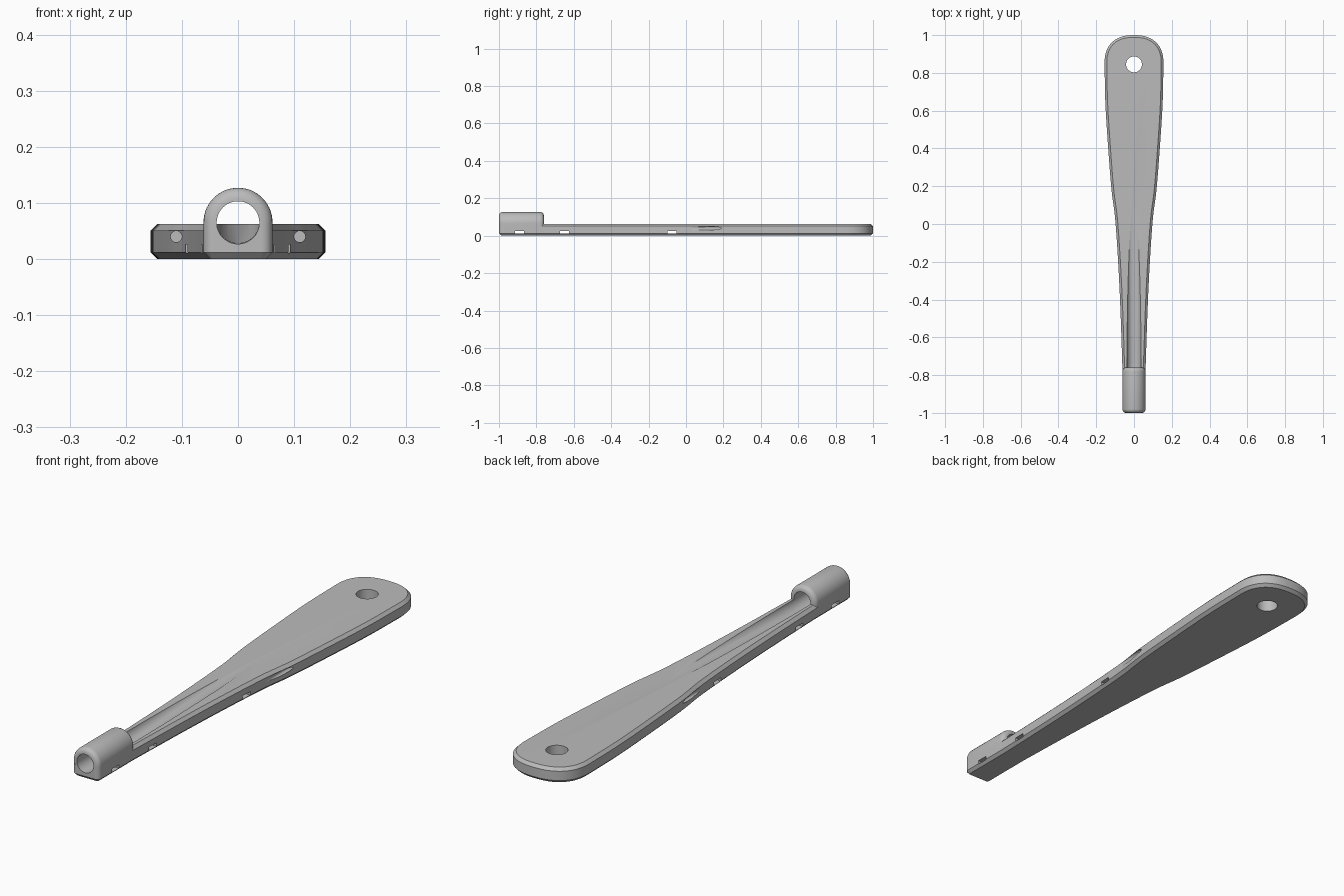
import bpy, bmesh, math
from mathutils import Vector, Matrix

cube = bpy.data.objects.get("Cube")
if cube:
    bpy.data.objects.remove(cube, do_unlink=True)

grey = bpy.data.materials.new("plain grey")
grey.use_nodes = True
grey.diffuse_color = (0.5, 0.5, 0.5, 1)
grey.node_tree.nodes["Principled BSDF"].inputs["Base Color"].default_value = (0.5, 0.5, 0.5, 1)

THICK, CHAMFER = 0.0625, 0.012
HEAD_W, HEAD_TOP, FILLET = 0.0615, 0.127, 0.02
BORE_R, BORE_Z = 0.038, 0.065


def make_object(name, bm):
    bmesh.ops.recalc_face_normals(bm, faces=bm.faces)
    mesh = bpy.data.meshes.new(name)
    bm.to_mesh(mesh)
    bm.free()
    mesh.materials.append(grey)
    obj = bpy.data.objects.new(name, mesh)
    bpy.context.collection.objects.link(obj)
    return obj


def loft(name, rings):
    """Skin a list of closed rings and cap both ends."""
    bm = bmesh.new()
    loops = [[bm.verts.new(p) for p in ring] for ring in rings]
    n = len(loops[0])
    for a, b in zip(loops, loops[1:]):
        for i in range(n):
            j = (i + 1) % n
            bm.faces.new((a[i], a[j], b[j], b[i]))
    bm.faces.new(loops[0])
    bm.faces.new(loops[-1])
    return make_object(name, bm)


def rod(name, start, end, radius, segments=48):
    start, end = Vector(start), Vector(end)
    axis = end - start
    turn = Vector((0, 0, 1)).rotation_difference(axis.normalized()).to_matrix().to_4x4()
    bm = bmesh.new()
    bmesh.ops.create_cone(bm, cap_ends=True, segments=segments, radius1=radius, radius2=radius,
                          depth=axis.length, matrix=Matrix.Translation((start + end) / 2) @ turn)
    return make_object(name, bm)


def box(name, centre, size):
    bm = bmesh.new()
    bmesh.ops.create_cube(bm, size=1, matrix=Matrix.Translation(centre) @ Matrix.Diagonal((*size, 1)))
    return make_object(name, bm)


def combine(target, other, operation):
    mod = target.modifiers.new("combine", 'BOOLEAN')
    mod.operation, mod.solver, mod.object = operation, 'EXACT', other
    other.hide_render = True
    bpy.context.view_layer.objects.active = target
    bpy.ops.object.modifier_apply(modifier=mod.name)
    bpy.data.objects.remove(other, do_unlink=True)


def spline(points, steps=5):
    """Smooth curve through the points."""
    p = [Vector(q) for q in points]
    p = [2 * p[0] - p[1]] + p + [2 * p[-1] - p[-2]]
    out = []
    for a, b, c, d in zip(p, p[1:], p[2:], p[3:]):
        for k in range(steps):
            t = k / steps
            out.append(0.5 * (2 * b + (c - a) * t + (2 * a - 5 * b + 4 * c - d) * t ** 2
                              + (3 * b - a - 3 * c + d) * t ** 3))
    return out


# Handle outline: rounded front corner, flaring side, broad rounded back end
quarter = [math.radians(a) for a in range(0, 91, 6)]
right = [Vector((HEAD_W - FILLET + FILLET * math.sin(a), -1 + FILLET - FILLET * math.cos(a)))
         for a in quarter]
right += spline([(0.0615, -0.76), (0.072, -0.45), (0.084, -0.2), (0.1, 0.03), (0.12, 0.19),
                 (0.14, 0.45), (0.152, 0.65), (0.156, 0.85)])
right += [Vector((0.156 * math.cos(a) ** 0.84, 0.85 + 0.15 * math.sin(a) ** 0.84))
          for a in quarter[:-1]]
outline = right + [Vector((0, 1))] + [Vector((-p.x, p.y)) for p in reversed(right)]


def plate_ring(z, inset):
    ring = []
    for i, p in enumerate(outline):
        t = (outline[(i + 1) % len(outline)] - outline[i - 1]).normalized()
        ring.append((p.x - t.y * inset, p.y + t.x * inset, z))
    return ring


# Flat handle with chamfered rims
handle = loft("handle", [plate_ring(0, CHAMFER), plate_ring(CHAMFER, 0),
                         plate_ring(THICK - CHAMFER, 0), plate_ring(THICK, CHAMFER)])


# Arched head with rounded end rims
def arch_ring(y, inset):
    w = HEAD_W - inset
    arc = [math.radians(a) for a in range(0, 181, 6)]
    return ([(-w, y, CHAMFER), (w, y, CHAMFER)]
            + [(w * math.cos(a), y, HEAD_TOP - HEAD_W + w * math.sin(a)) for a in arc])


def rim(y, direction):
    return [arch_ring(y + direction * FILLET * (1 - math.sin(a)), FILLET * (1 - math.cos(a)))
            for a in reversed(quarter[::3])]


head = loft("head", rim(-1, 1) + rim(-0.76, -1)[::-1])
combine(handle, head, 'UNION')

# Bore through the head, running out along the handle as a rising groove
combine(handle, rod("bore", (0, -1.1, BORE_Z), (0, -0.74, BORE_Z), BORE_R, 64), 'DIFFERENCE')
slope = (THICK + BORE_R - BORE_Z) / 0.87
combine(handle, rod("groove", (0, -0.77, BORE_Z), (0, 0.23, BORE_Z + slope), BORE_R, 64), 'DIFFERENCE')

# Hanging hole
combine(handle, rod("hanging_hole", (0, 0.845, -0.1), (0, 0.845, 0.2), 0.042), 'DIFFERENCE')

# Narrow lengthwise side holes
for side in (-1, 1):
    combine(handle, rod("side_hole", (side * 0.11, -0.1, 0.04), (side * 0.11, 0.3, 0.04), 0.01, 24),
            'DIFFERENCE')

# Cross slots near the underside
for y in (-0.89, -0.65, -0.075):
    combine(handle, box("cross_slot", (0, y, 0.0185), (0.6, 0.048, 0.015)), 'DIFFERENCE')

# Smooth shading with crisp edges
bpy.ops.object.select_all(action='DESELECT')
handle.select_set(True)
bpy.context.view_layer.objects.active = handle
bpy.ops.object.shade_smooth_by_angle(angle=math.radians(30))
